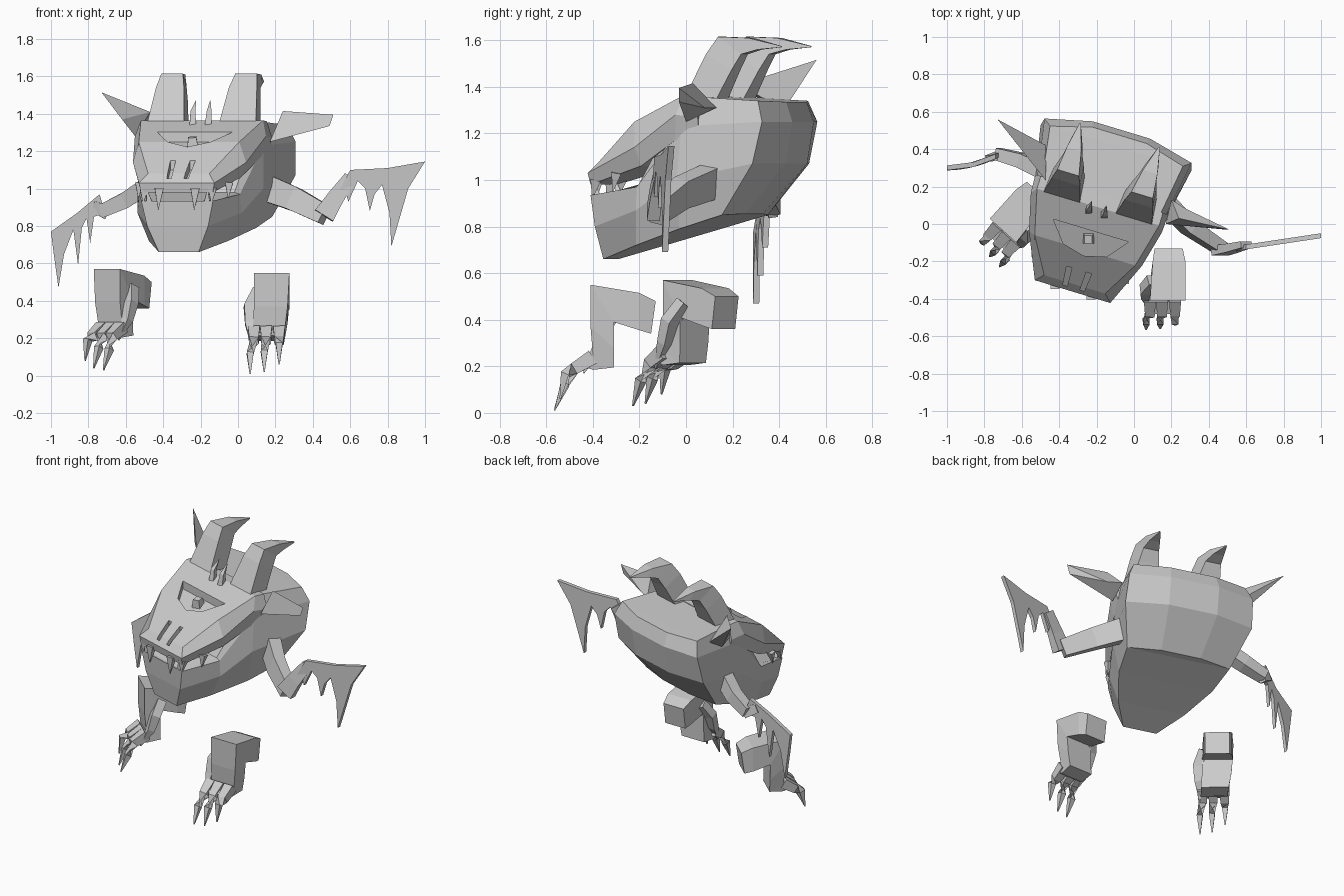
import bpy, bmesh, math
from mathutils import Vector, Matrix

if "Cube" in bpy.data.objects:
    bpy.data.objects.remove(bpy.data.objects["Cube"])

grey = bpy.data.materials.new("skin grey")
grey.diffuse_color = (0.6, 0.6, 0.6, 1)
grey.use_nodes = True
grey.node_tree.nodes["Principled BSDF"].inputs["Base Color"].default_value = grey.diffuse_color


def mesh(name, verts, faces, xf=None):
    bm = bmesh.new()
    vs = [bm.verts.new(v) for v in verts]
    for f in faces:
        bm.faces.new([vs[i] for i in f])
    bmesh.ops.recalc_face_normals(bm, faces=bm.faces)
    if xf:
        bmesh.ops.transform(bm, matrix=xf, verts=bm.verts)
        if xf.determinant() < 0:
            bmesh.ops.reverse_faces(bm, faces=bm.faces)
    me = bpy.data.meshes.new(name)
    bm.to_mesh(me)
    bm.free()
    me.materials.append(grey)
    ob = bpy.data.objects.new(name, me)
    bpy.context.collection.objects.link(ob)
    return ob


def loft(name, rings, xf=None):
    """Skin even rings; end caps are strips across the ring."""
    n = len(rings[0])
    verts = [p for r in rings for p in r]
    faces = [(k*n+i, k*n+(i+1) % n, k*n+n+(i+1) % n, k*n+n+i)
             for k in range(len(rings)-1) for i in range(n)]
    for base in (0, (len(rings)-1)*n):
        faces += [(base+i, base+i+1, base+n-2-i, base+n-1-i) for i in range(n//2-1)]
    return mesh(name, verts, faces, xf)


def tube(name, pts, radii, xf=None, flat=1.0, n=4):
    pts = [Vector(p) for p in pts]
    rings = []
    for i, p in enumerate(pts):
        d = (pts[min(i+1, len(pts)-1)] - pts[max(i-1, 0)]).normalized()
        a = d.cross(Vector((0, 1, 0.01) if abs(d.y) < 0.7 else (1, 0, 0.01))).normalized()
        b = d.cross(a)
        rings.append([p + radii[i]*(a*math.cos(t) + b*flat*math.sin(t))
                      for t in [math.pi/n + 2*math.pi*k/n for k in range(n)]])
    return loft(name, rings, xf)


def prism(name, lo, hi):
    n = len(lo)
    faces = [tuple(range(n)), tuple(range(n, 2*n))]
    faces += [(i, (i+1) % n, n+(i+1) % n, n+i) for i in range(n)]
    return mesh(name, list(lo)+list(hi), faces)


def W(s, u, z):
    """Body frame: s sideways, u forward from the back, z up."""
    return Vector((-.085 + .96*s - .29*u, .445 - .29*s - .96*u, z))


def sym(half):
    return [W(*p) for p in half] + [W(-s, u, z) for s, u, z in reversed(half)]


# body and lower jaw, with a bowed back
loft("body_and_jaw", [sym(h) for h in (
    [(.13, .16, .855), (.16, -.03, 1.07), (.16, -.06, 1.25), (.15, -.03, 1.335)],
    [(.34, .2, .85), (.42, .04, 1.07), (.41, 0, 1.25), (.37, .03, 1.34)],
    [(.31, .4, .79), (.35, .4, 1.0), (.345, .38, 1.23), (.32, .37, 1.36)],
    [(.22, .62, .72), (.29, .6, .87), (.28, .6, .97), (.25, .6, .98)],
    [(.11, .8, .66), (.17, .82, .8), (.2, .83, .935), (.17, .81, .93)])])

# upper head and snout
head = loft("upper_head", [sym(h) for h in (
    [(.34, .3, 1.17), (.37, .3, 1.27), (.34, .3, 1.36)],
    [(.34, .41, 1.17), (.365, .4, 1.28), (.34, .37, 1.365)],
    [(.28, .58, 1.06), (.315, .6, 1.14), (.28, .61, 1.25)],
    [(.2, .83, .98), (.21, .84, 1.03), (.17, .8, 1.08)])])


def cut(name, poly, drop, rise):
    c = prism(name, [W(s, u, z-drop) for s, u, z in poly], [W(s, u, z+rise) for s, u, z in poly])
    c.hide_render = True
    c.hide_viewport = True
    c.display_type = 'WIRE'
    m = head.modifiers.new(name, 'BOOLEAN')
    m.operation, m.object, m.solver = 'DIFFERENCE', c, 'EXACT'


# eye socket and pupil
cut("eye_cutter", [(-.21, .5, 1.29), (.21, .5, 1.29), (.12, .61, 1.24),
                   (0, .64, 1.22), (-.12, .61, 1.24)], .04, .3)
tube("pupil", [W(0, .54, 1.21), W(0, .55, 1.275)], [.045, .03])

# horn rings: centre, half width, front u and z, back u and z
HORN = ((.2, .105, .39, 1.33, .25, 1.33), (.203, .078, .29, 1.54, .18, 1.47),
        (.206, .06, .24, 1.615, .14, 1.54), (.212, .04, .11, 1.61, .07, 1.56),
        (.22, .004, -.03, 1.575, -.03, 1.57))

for sgn in (-1, 1):
    cut("nostril_cutter", [(sgn*.04, .72, 1.1), (sgn*.07, .72, 1.1),
                           (sgn*.06, .82, 1.02), (sgn*.035, .82, 1.02)], .0, .3)
    # horns: wide base, bend, backswept tip
    loft("horn", [[W(sgn*c + w, f, zf), W(sgn*c + w*.85, b, zb),
                   W(sgn*c - w*.85, b, zb), W(sgn*c - w, f, zf)]
                  for c, w, f, zf, b, zb in HORN])
    # small brow spikes
    tube("brow_spike", [W(sgn*.042, .4, 1.33), W(sgn*.045, .39, 1.41), W(sgn*.04, .35, 1.47)],
         [.026, .018, .002])
    # upper teeth and lower fangs
    for s, u, r, l in ((.19, .81, .032, .08), (.1, .83, .034, .11), (.25, .7, .03, .08)):
        z = 1.0 if u > .75 else 1.03
        tube("upper_tooth", [W(sgn*s, u, z), W(sgn*s, u+.015, z-l)], [r, .002])
    tube("lower_fang", [W(sgn*.16, .81, .92), W(sgn*.17, .83, 1.0)], [.025, .002])

# ears: a ridged blade each
mesh("left_ear", [(.17, .0, 1.25), (.24, .03, 1.415), (.2, .13, 1.31), (.51, -.03, 1.395),
                  (.49, -.03, 1.335), (.28, .08, 1.31)],
     [(0, 1, 3, 4), (1, 2, 5, 3), (0, 4, 5, 2), (3, 5, 4), (0, 2, 1)])
mesh("right_ear", [(-.47, .23, 1.41), (-.55, .4, 1.28), (-.47, .42, 1.3), (-.73, .56, 1.515),
                   (-.62, .42, 1.37)],
     [(0, 3, 4), (0, 4, 1), (1, 4, 3), (1, 3, 2), (0, 2, 3), (0, 1, 2)])


# flat webbed hand cut from an outline, with its depth following x
def hand(name, outline, y_at, t):
    prism(name, [(x, y_at(x)-t, z) for x, z in outline], [(x, y_at(x)+t, z) for x, z in outline])


# left arm: upper arm, forearm and webbed hand
tube("left_upper_arm", [(.16, .12, 1.0), (.3, -.02, .945), (.465, -.13, .86)], [.1, .09, .075], flat=.6)
tube("left_forearm", [(.46, -.14, .855), (.52, -.13, .95), (.6, -.11, 1.06)], [.08, .065, .05], flat=.5)
hand("left_webbed_hand", [(.52, .95), (.6, 1.1), (.8, 1.11), (1.0, 1.145), (.91, 1.0), (.82, .69),
                          (.81, .87), (.77, 1.02), (.73, .97), (.705, .88), (.68, 1.0),
                          (.64, 1.04), (.59, .93), (.57, 1.0)],
     lambda x: -.13 + .15*(x-.55), .013)

# right arm
tube("right_upper_arm", [(-.45, .27, 1.04), (-.6, .34, .94), (-.73, .375, .88)], [.065, .06, .05], flat=.9)
tube("right_wrist", [(-.7, .375, .87), (-.78, .35, .91)], [.05, .04], flat=.6)
hand("right_webbed_hand", [(-.71, .87), (-.74, .97), (-.86, .87), (-1.0, .77), (-.985, .65), (-.96, .47),
                           (-.93, .65), (-.88, .78), (-.855, .59), (-.835, .79), (-.81, .84),
                           (-.79, .71), (-.77, .85)],
     lambda x: .30 + .9*(x+1)**2, .013)

# legs: bent leg block, three clawed toes and a side thumb
turn = (Matrix.Translation((-.52, .165, .02)) @ Matrix.Rotation(math.radians(-42), 4, 'Z')
        @ Matrix.Scale(-1, 4, (1, 0, 0)) @ Matrix.Translation((-.18, .14, 0)))
for side, xf in (("left", Matrix.Identity(4)), ("right", turn)):
    rings = [[(x0, a, za), (x1, a, za), (x1, b, zb), (x0, b, zb)]
             for x0, x1, a, za, b, zb in (
                 (.11, .26, -.13, .48, -.15, .34), (.1, .275, -.2, .515, -.2, .355),
                 (.085, .275, -.41, .55, -.31, .39), (.085, .265, -.41, .37, -.31, .28),
                 (.08, .25, -.40, .25, -.31, .195), (.075, .24, -.48, .215, -.40, .185))]
    loft(side + "_leg", rings, xf)
    for x, x2, drop in ((.085, .065, 0), (.15, .14, .01), (.22, .22, .05)):
        tube(side + "_toe", [(x, -.40, .24), (x, -.48, .19), (x2, -.52, .12 + drop),
                             (x2, -.565 + drop*.5, .01 + drop)], [.045, .036, .026, .004], xf)
    tube(side + "_thumb", [(.1, -.3, .45), (.06, -.35, .37), (.06, -.38, .28), (.07, -.44, .17)],
         [.04, .04, .032, .004], xf)
